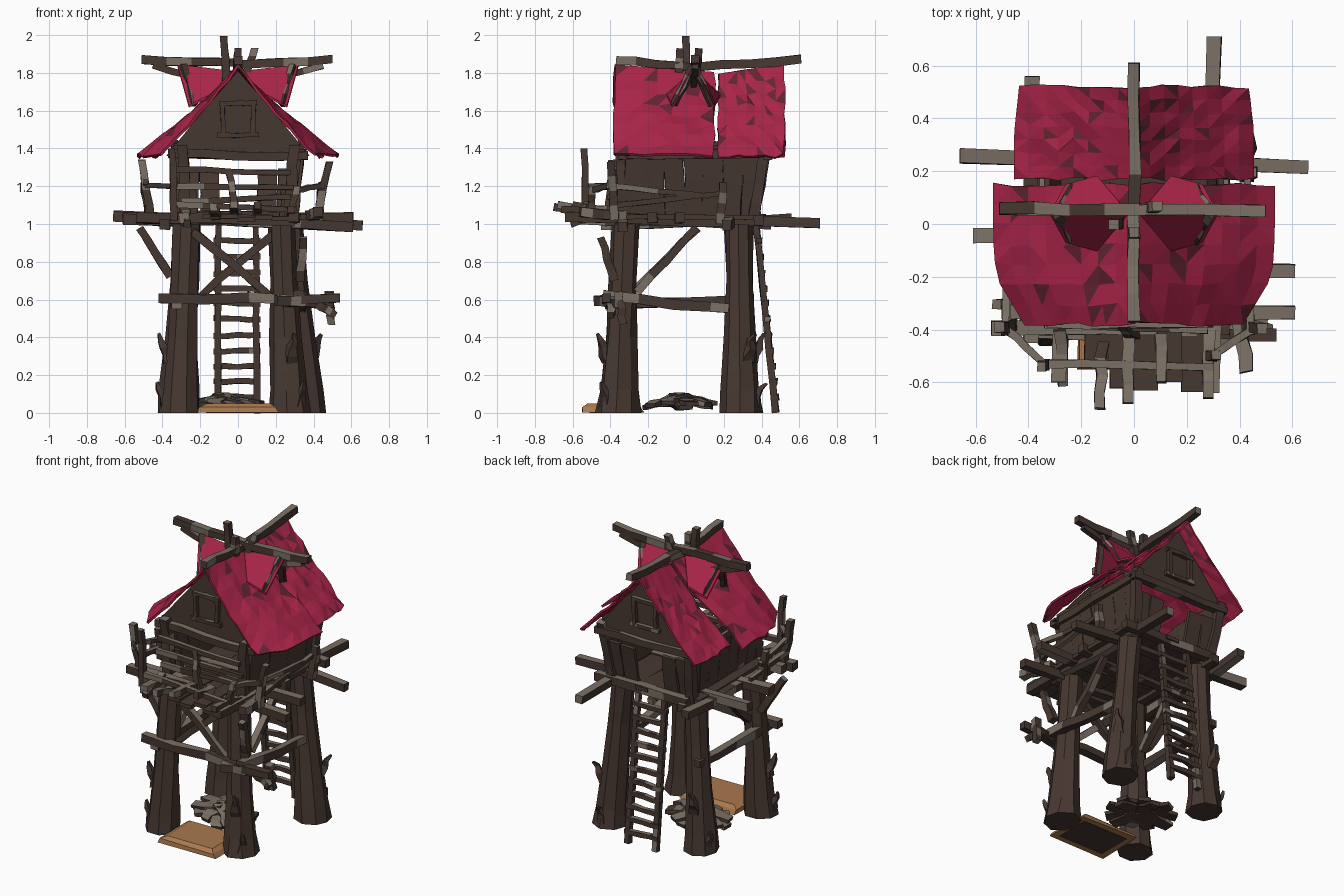
import bpy, bmesh, math, random
from mathutils import Vector as V

if "Cube" in bpy.data.objects:
    bpy.data.objects.remove(bpy.data.objects["Cube"])

random.seed(7)
R = random.uniform


def mat(name, c):
    m = bpy.data.materials.new(name)
    m.diffuse_color = (*c, 1)
    m.use_nodes = True
    m.node_tree.nodes["Principled BSDF"].inputs["Base Color"].default_value = m.diffuse_color
    return m


BROWN = mat("dark timber", (0.062, 0.039, 0.031))
GREY = mat("weathered timber", (0.195, 0.16, 0.128))
RED = mat("crimson roof", (0.40, 0.018, 0.066))
MAROON = mat("worn roof", (0.13, 0.018, 0.034))
TAN = mat("tan board", (0.40, 0.19, 0.075))


class Part:
    """Collects rough hewn pieces into one flat shaded object."""
    def __init__(self, name, mats=(BROWN, GREY), worn=0.2):
        self.name, self.mats, self.worn, self.bm = name, mats, worn, bmesh.new()

    def tube(self, centres, radii, n, side, up, turn=0.0, jit=0.0):
        rings = []
        for c, (rw, rh) in zip(centres, radii):
            rings.append([self.bm.verts.new(
                c + side * (math.cos(turn + math.tau * i / n) * rw * R(1 - jit, 1 + jit))
                + up * (math.sin(turn + math.tau * i / n) * rh * R(1 - jit, 1 + jit)))
                for i in range(n)])
        for p, q in zip(rings, rings[1:]):
            for i in range(n):
                self.bm.faces.new((p[i], p[(i + 1) % n], q[(i + 1) % n], q[i]))
        self.bm.faces.new(rings[0][::-1])
        self.bm.faces.new(rings[-1])

    def beam(self, a, b, w, h=None, taper=0.85, jit=0.13, rings=5):
        a, b, h = V(a), V(b), h or w
        d = (b - a).normalized()
        side = V((1, 0, 0)) if abs(d.z) > 0.9 else d.cross(V((0, 0, 1))).normalized()
        up = side.cross(d).normalized()
        ts = [k / (rings - 1) for k in range(rings)]
        k = 0.7071
        cs = [a.lerp(b, t) + (side * R(-1, 1) * w + up * R(-1, 1) * h) * jit for t in ts]
        rs = [(w * k * (1 + (taper - 1) * t), h * k * (1 + (taper - 1) * t)) for t in ts]
        self.tube(cs, rs, 4, side, up, math.pi / 4, jit)

    def beams(self, rows, w, h=None, **kw):
        for r in rows:
            self.beam(r[:3], r[3:6], w, h, **kw)

    def done(self):
        bmesh.ops.recalc_face_normals(self.bm, faces=self.bm.faces)
        self.bm.normal_update()
        for f in self.bm.faces:          # weathering on upward faces
            if self.worn and (f.normal.z > 0.5 and R(0, 1) < .85 or R(0, 1) < self.worn):
                f.material_index = 1
        me = bpy.data.meshes.new(self.name)
        self.bm.to_mesh(me)
        self.bm.free()
        for m in self.mats:
            me.materials.append(m)
        o = bpy.data.objects.new(self.name, me)
        bpy.context.collection.objects.link(o)
        return o


# trunk legs with splinters
LEGS = {"front_left_leg": (-.31, -.36, -.27, -.32), "front_right_leg": (.27, -.36, .23, -.32),
        "back_left_leg": (-.32, .29, -.27, .28), "back_right_leg": (.36, .29, .27, .28)}
for name, (x0, y0, x1, y1) in LEGS.items():
    p = Part(name, worn=0)
    ts, rs = (0, .12, .4, .7, 1), (.115, .1, .083, .074, .074)
    p.tube([V((x0 + (x1 - x0) * t, y0 + (y1 - y0) * t, t)) for t in ts],
           [(r, r) for r in rs], 8, V((1, 0, 0)), V((0, 1, 0)), R(0, 1), .09)
    for z in (.1, .36):
        a = math.atan2(y0, x0) + R(-1, 1)
        c = V((x0 + (x1 - x0) * z, y0 + (y1 - y0) * z, z))
        o = V((math.cos(a), math.sin(a), 0))
        p.beam(c + o * .06 - V((0, 0, .08)), c + o * .13 + V((0, 0, .06)), .07, taper=.2)
    p.done()

# lower tie beams and diagonal braces
p = Part("tie_beams")
p.beams([(-.42, -.40, .60, .54, -.42, .61), (.33, -.44, .62, .33, .32, .54),
         (-.33, -.43, .58, -.33, .36, .6), (.2, -.46, .6, .5, -.36, .58)], .055)
p.beams([(.48, -.36, .64, .49, -.33, .47), (.42, -.4, .58, .52, -.4, .52)], .045)
p.done()
p = Part("diagonal_braces", worn=.12)
p.beams([(-.24, -.36, .96, .2, -.38, .6), (.2, -.34, .95, -.2, -.35, .62),
         (.28, -.26, .64, .28, .06, .98), (-.28, -.26, .66, -.28, .06, .98),
         (-.36, -.3, .72, -.52, -.3, .98), (.33, -.38, .7, .35, -.45, .93)], .045)
p.done()

# platform
p = Part("platform_beams")
p.beams([(-.66, .26, 1.04, .66, .22, 1.0), (-.61, -.05, 1.02, .4, -.04, 1.03),
         (-.3, -.16, 1.04, .61, -.18, 1.03), (-.5, -.33, 1.03, .61, -.34, .99),
         (-.54, -.39, 1.04, .3, -.4, 1.01), (.3, -.64, 1.03, .3, .71, 1.0),
         (-.39, -.45, 1.0, -.39, .56, 1.03), (.38, -.32, 1.04, .43, -.56, 1.06),
         (-.28, -.6, 1.03, -.28, .45, 1.0), (-.3, .4, 1.03, .4, .38, 1.02)], .055, taper=.95)
p.done()
p = Part("deck_planks", worn=0)
for i in range(8):
    x = -.32 + i * .091
    p.beam((x, R(-.64, -.5) if 1 < i < 7 else -.42, 1.035 + R(-.01, .01)), (x, R(.36, .42), 1.035), .092, .025, taper=1, jit=.05)
p.done()
p = Part("deck_front_ends")
p.beams([(-.12, -.45, 1.04, -.13, -.7, 1.09), (-.02, -.4, 1.06, -.02, -.68, 1.1),
         (.1, -.42, 1.07, .1, -.6, 1.1), (-.28, -.4, 1.06, -.27, -.61, 1.0),
         (.28, -.4, 1.04, .28, -.66, 1.08)], .045)
p.done()

# railings
p = Part("front_railing")
p.beams([(-.35, -.53, 1.1, .3, -.54, 1.08), (-.33, -.38, 1.29, .28, -.38, 1.27),
         (-.34, -.38, 1.2, .3, -.38, 1.19), (-.3, -.38, 1.12, .28, -.4, 1.14)], .032)
p.beams([(-.34, -.53, 1.02, -.35, -.54, 1.4), (.28, -.5, 1.02, .31, -.5, 1.2),
         (.0, -.42, 1.05, -.05, -.38, 1.28)], .04)
p.done()
p = Part("side_railings")
p.beams([(-.46, -.38, 1.02, -.51, -.39, 1.34), (-.47, -.14, 1.02, -.5, -.14, 1.22),
         (.42, -.38, 1.02, .48, -.4, 1.33), (.42, .18, 1.0, .45, .2, 1.22)], .045)
p.beams([(-.49, -.42, 1.22, -.48, -.1, 1.14), (-.48, -.4, 1.12, -.48, 0, 1.08),
         (.44, -.42, 1.2, .43, .12, 1.15), (.43, -.4, 1.1, .43, .2, 1.16),
         (-.48, -.4, 1.2, -.34, -.53, 1.2), (.45, -.4, 1.2, .3, -.5, 1.18)], .03)
p.done()

# hut walls, flaring outwards at the top
p = Part("hut_walls", worn=0)
for s in (-1, 1):
    for i in range(7):
        y = -.26 + i * .1
        p.beam((s * .285, y, 1.03), (s * .33, y * 1.06, 1.41 + R(0, .04)), .022, .1, taper=1.06, jit=.06)
for x in (-.26, -.15, .15, .26):
    p.beam((x, .35, 1.03), (x, .4, 1.28 + R(0, .03)), .1, .022, taper=1, jit=.05)
    if abs(x) > .2:
        p.beam((x, -.28, 1.03), (x, -.29, 1.2), .07, .022, taper=1)
p.done()
p = Part("corner_posts", worn=.06)
for s in (-1, 1):
    p.beam((s * .27, -.33, 1.0), (s * .3, -.35, 1.42), .06)
    p.beam((s * .29, .35, 1.0), (s * .33, .43, 1.42), .06)
    p.beam((s * .33, -.34, 1.37), (s * .34, .44, 1.37), .05)
for y in (-.34, .43):
    p.beam((-.37, y, 1.37), (.37, y, 1.36), .045, taper=1)
p.done()

# gables with windows
p = Part("gables", worn=0)
for y in (-.31, .41):
    lo = [[p.bm.verts.new((x, y + dy, z)) for x, z in ((-.38, 1.36), (.38, 1.36), (.2, 1.58), (0, 1.81), (-.2, 1.58))]
          for dy in (-.012, .012)]
    p.bm.faces.new(lo[0])
    p.bm.faces.new(lo[1][::-1])
    for i in range(5):
        p.bm.faces.new((lo[0][i], lo[0][(i + 1) % 5], lo[1][(i + 1) % 5], lo[1][i]))
p.done()
p = Part("window_frames", worn=.05)
for y in (-.335, .435):
    p.beams([(-.08, y, 1.46, -.08, y, 1.65), (.08, y, 1.46, .08, y, 1.65),
             (-.11, y, 1.47, .11, y, 1.47), (-.1, y, 1.64, .1, y, 1.64)], .025, .025, taper=1)
p.done()


# roof sheets, two halves on each side, with ragged worn patches near the ridge
def roof(name, s, y0, y1, eaves, ridge, ze, nu=8, nv=7):
    bm = bmesh.new()
    g = []
    for j in range(nv + 1):
        v = j / nv
        f = v * (len(eaves) - 1)
        k = min(int(f), len(eaves) - 2)
        e = eaves[k] + (eaves[k + 1] - eaves[k]) * (f - k)
        zr = ridge[0] + (ridge[1] - ridge[0]) * v
        g.append([bm.verts.new((s * e * t, y0 + (y1 - y0) * v + R(-.008, .008),
                                zr + (ze - zr) * t ** .9 + (R(-.012, .012) if t else 0)))
                  for t in [i / nu for i in range(nu + 1)]])
    for j in range(nv):
        for i in range(nu):
            q = (g[j][i], g[j][i + 1], g[j + 1][i + 1], g[j + 1][i])
            bm.faces.new(q if s > 0 else q[::-1])
    bmesh.ops.triangulate(bm, faces=bm.faces)
    for f in bm.faces:
        f.material_index = int(R(0, 1) < (.15 if abs(f.calc_center_median().x) < .22 else .04))
    me = bpy.data.meshes.new(name)
    bm.to_mesh(me)
    bm.free()
    me.materials.append(RED)
    me.materials.append(MAROON)
    o = bpy.data.objects.new(name, me)
    bpy.context.collection.objects.link(o)
    m = o.modifiers.new("thickness", "SOLIDIFY")
    m.thickness, m.offset = .014, 0


for s, n in ((-1, "left"), (1, "right")):
    roof(f"front_roof_{n}", s, -.38, .15, (.41, .52, .53, .53), (1.84, 1.80), 1.36)
    roof(f"back_roof_{n}", s, .17, .52, (.45, .45, .43), (1.79, 1.845), 1.36)

# cross dormer sheets hanging from the cross pole
for s, n in ((-1, "left"), (1, "right")):
    p = Part(f"dormer_roof_{n}", (RED, MAROON), 0)
    for dy in (-.11, .11):
        q = [(s * .02, .04, 1.81), (s * .32, .04, 1.845), (s * .26, .04 + dy, 1.63), (s * .14, .04 + dy * 1.3, 1.69)]
        top = [p.bm.verts.new(c) for c in q]
        bot = [p.bm.verts.new((c[0], c[1], c[2] - .014)) for c in q]
        p.bm.faces.new(top)
        p.bm.faces.new(bot[::-1])
        for i in range(4):
            p.bm.faces.new((top[i], bot[i], bot[(i + 1) % 4], top[(i + 1) % 4]))
    p.done()
    p = Part(f"dormer_struts_{n}", worn=.05)
    p.beams([(s * .29, .04, 1.84, s * .23, -.06, 1.63), (s * .29, .04, 1.84, s * .23, .14, 1.63),
             (s * .45, .05, 1.84, s * .03, .04, 1.72)], .035)
    p.done()

# ridge poles and finials
p = Part("ridge_poles")
p.beams([(0, -.37, 1.87, 0, .05, 1.83), (0, .61, 1.87, 0, .05, 1.83),
         (-.51, .06, 1.87, .02, .05, 1.85), (.5, .05, 1.87, -.02, .05, 1.85)], .045, taper=.95)
p.done()
p = Part("finials", worn=.25)
p.beams([(-.06, .0, 1.74, -.075, .0, 1.995), (0, -.04, 1.72, 0, -.03, 1.93),
         (.03, .05, 1.76, .09, .07, 1.93)], .045, jit=.06)
p.done()

# back ladder
p = Part("ladder", worn=.05)
for x in (-.11, .1):
    p.beam((x, .475, .0), (x * .95, .37, 1.0), .036, jit=.1, rings=7)
for i in range(11):
    z = .08 + i * .083
    y = .485 - .11 * z
    p.beam((-.13, y, z + R(-.008, .008)), (.12, y, z), .03, taper=1)
p.done()

# tan ground board with a dark underside
p = Part("ground_board", (TAN, BROWN), 0)
p.tube([V((0, -.39, z)) for z in (.002, .03, .05)], [(.3, .23), (.29, .22), (.24, .18)], 4,
       V((1, 0, 0)), V((0, 1, 0)), math.pi / 4, .06)
p.done()
p = Part("ground_board_underside", worn=0)
p.tube([V((0, -.39, z)) for z in (0, .004)], [(.24, .17)] * 2, 4, V((1, 0, 0)), V((0, 1, 0)), math.pi / 4)
p.done()

# heap of broken planks
p = Part("plank_heap", worn=.1)
for i in range(13):
    a = i * math.tau / 13 + R(-.2, .2)
    r = R(.18, .25)
    p.beam((-.08, -.03, R(.06, .1)), (-.08 + r * math.cos(a), -.03 + r * .85 * math.sin(a), R(.025, .06)), .11, .035, taper=.65)
p.done()
